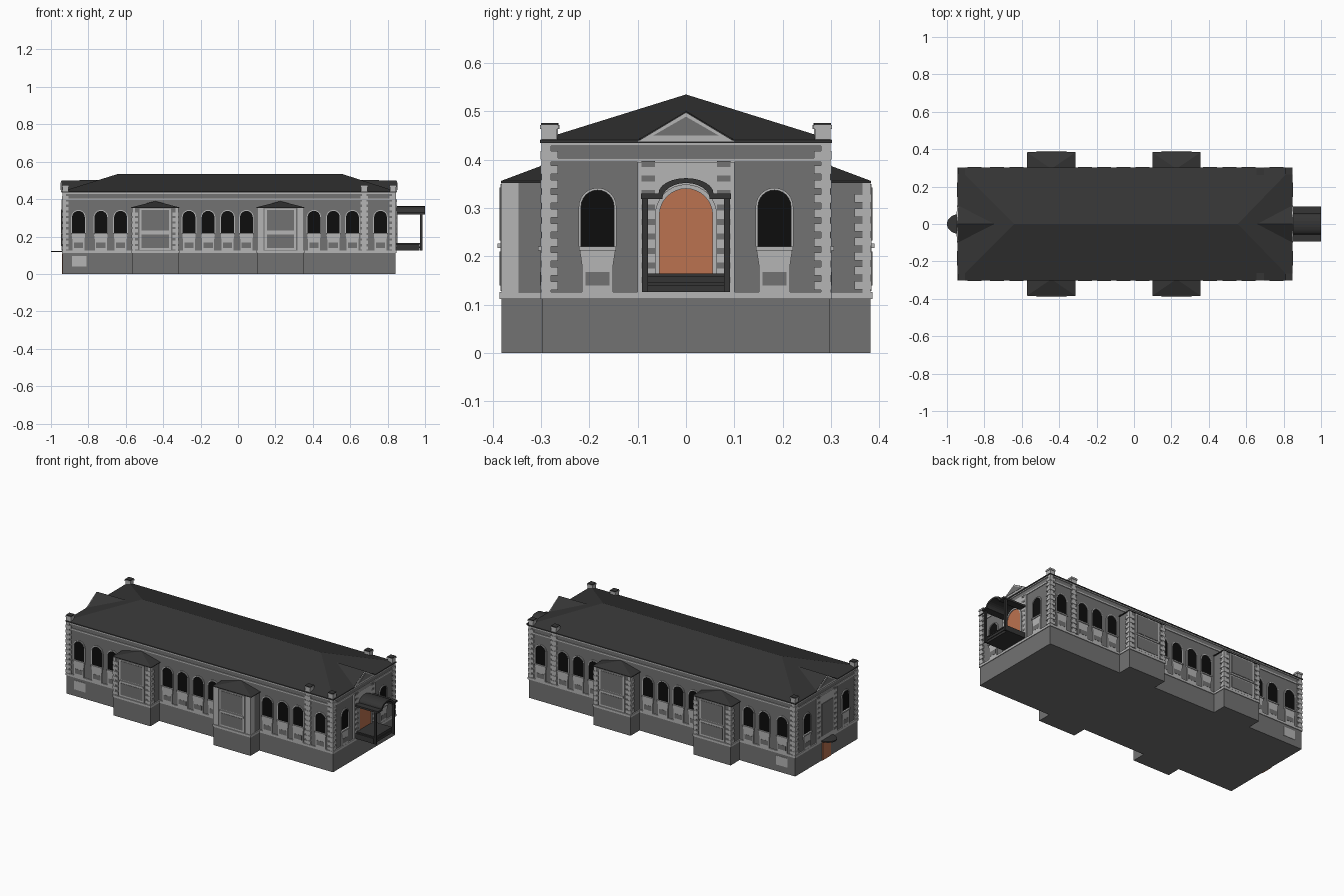
import bpy, bmesh, math
from mathutils import Vector

if "Cube" in bpy.data.objects:
    bpy.data.objects.remove(bpy.data.objects["Cube"])

COL = {"wall": (.17, .17, .17), "pale": (.46, .46, .46), "dark": (.035, .035, .035),
       "black": (.004, .004, .004), "orange": (.50, .17, .08)}
MATS = {}
for n, c in COL.items():
    MATS[n] = bpy.data.materials.new(n)
    MATS[n].diffuse_color = (*c, 1)

parts = {}
WALL = {"F": .295, "B": .295, "R": .84, "L": .935}   # distance of each wall from the centre


def get(name, mat):
    return parts.setdefault((name, mat), bmesh.new())


def P(side, u, d, z):
    """Wall coordinates: u along the wall, d outwards from it, z up."""
    d += WALL[side]
    return Vector({"F": (u, -d, z), "B": (u, d, z), "R": (d, u, z), "L": (-d, u, z)}[side])


def prism(name, mat, side, loop, d0, d1):
    bm = get(name, mat)
    a = [bm.verts.new(P(side, u, d0, z)) for u, z in loop]
    b = [bm.verts.new(P(side, u, d1, z)) for u, z in loop]
    bm.faces.new(a)
    bm.faces.new(b[::-1])
    for i in range(len(a)):
        j = (i + 1) % len(a)
        bm.faces.new((a[i], b[i], b[j], a[j]))


def rect(name, mat, side, u0, u1, z0, z1, d0, d1):
    prism(name, mat, side, [(u0, z0), (u1, z0), (u1, z1), (u0, z1)], d0, d1)


def box(name, mat, x0, x1, y0, y1, z0, z1):
    hull(name, mat, [(x, y, z) for x in (x0, x1) for y in (y0, y1) for z in (z0, z1)])


def hull(name, mat, pts):
    bm = get(name, mat)
    vs = [bm.verts.new(p) for p in pts]
    bmesh.ops.convex_hull(bm, input=vs)


def arch(c, w, z0, spring, rise, n=12):
    """Open outline: up the right jamb, over the arch, down the left jamb."""
    arc = [(c + w * math.cos(math.pi * i / n), spring + rise * math.sin(math.pi * i / n)) for i in range(n + 1)]
    return [(c + w, z0)] + arc + [(c - w, z0)]


def window(side, c):
    prism("window_panes", "black", side, arch(c, .034, .22, .303, .034), -.01, .001)
    prism("window_trim", "pale", side, arch(c, .039, .22, .303, .039) + arch(c, .034, .22, .303, .034)[::-1], -.002, .005)
    # tapered sill and apron below
    rect("sills", "pale", side, c - .038, c + .038, .212, .22, -.002, .011)
    prism("aprons", "pale", side, [(c - .032, .125), (c + .032, .125), (c + .032, .18), (c + .037, .213),
                                   (c - .037, .213), (c - .032, .18)], -.002, .006)
    rect("apron_panels", "wall", side, c - .025, c + .025, .14, .168, 0, .007)


# main walls, plinth and ledge
box("walls", "wall", -.935, .84, -.295, .295, .12, .436)
box("plinth", "wall", -.938, .843, -.297, .297, 0, .112)
box("ledge", "pale", -.942, .847, -.301, .301, .112, .126)
# cornice bands and eaves
box("cornice", "pale", -.939, .844, -.299, .299, .395, .404)
box("cornice", "pale", -.939, .844, -.299, .299, .428, .435)
box("eaves", "dark", -.943, .848, -.302, .302, .435, .441)

# main hipped roof
hull("roof", "dark", [(x, y, .441) for x in (-.943, .848) for y in (-.302, .302)] + [(-.64, 0, .535), (.555, 0, .535)])

# small gables at both ends
for side, inner in (("R", .64), ("L", -.735)):
    apex = P(side, 0, .008, .502)
    hull("gable_roofs", "dark", [P(side, -.105, .004, .438), P(side, .105, .004, .438), apex - Vector((0, 0, .002)),
                                 (inner, 0, .502), (inner, 0, .46)])
    prism("gable_trim", "pale", side, [(-.1, .438), (.1, .438), (0, .498)], 0, .011)
    prism("gable_panel", "wall", side, [(-.068, .45), (.068, .45), (0, .489)], 0, .013)

# corner quoins: a narrow strip with wider alternating stones, topped by capped piers
for cx, sx in ((.84, 1), (-.935, -1)):
    for s in (-1, 1):
        def corner(name, w, z0, z1, o, mat="pale"):
            xs, ys = sorted((cx - sx * w, cx + sx * o)), sorted((s * (.295 - w), s * (.295 + o)))
            box(name, mat, *xs, *ys, z0, z1)
        corner("corner_strips", .016, .125, .436, .004)
        for i in range(10):
            corner("corner_stones", .030, .13 + .03 * i, .148 + .03 * i, .006)
        corner("pier_tops", .028, .434, .464, .004)
        corner("pier_caps", .031, .464, .472, .007)
        corner("pier_lids", .029, .472, .476, .005, "dark")

# both long sides: windows, extra pier, basement panel and bays
for side, s in (("F", -1), ("B", 1)):
    for c in (-.853, -.733, -.628, -.262, -.16, -.056, .045, .406, .51, .612, .762):
        window(side, c)
    rect("pier_strip", "pale", side, .664, .686, .125, .436, -.002, .004)
    for i in range(10):
        rect("pier_stones", "pale", side, .655, .695, .13 + .03 * i, .148 + .03 * i, -.002, .006)
    rect("pier_tops", "pale", side, .658, .692, .434, .464, -.03, .004)
    rect("pier_caps", "pale", side, .655, .695, .464, .472, -.033, .007)
    rect("pier_lids", "dark", side, .657, .693, .472, .476, -.031, .005)
    rect("basement_panel", "pale", side, -.888, -.81, .04, .095, 0, .004)

    for cb in (-.442, .227):
        plain = side == "F" and cb > 0
        rect("bay_walls", "wall", side, cb - .122, cb + .122, .12, .354, -.01, .084)
        rect("bay_plinths", "wall", side, cb - .124, cb + .124, 0, .112, -.01, .087)
        rect("bay_ledges", "pale", side, cb - .128, cb + .128, .112, .126, -.01, .091)
        hull("bay_roofs", "dark", [P(side, cb + u, d, z) for u in (-.129, .129) for d in (-.01, .088)
                                   for z in (.352, .356)] + [P(side, cb, .0, .389), P(side, cb, -.01, .389)])
        # framed blind panels on the bay front
        rect("bay_frames", "pale", side, cb - .084, cb + .084, .128, .35, .08, .089)
        rect("bay_panels", "wall", side, cb - .073, cb + .073, .233, .343, .08, .091)
        rect("bay_panels", "wall", side, cb - .073, cb + .073, .14, .21, .08, .091)
        rect("bay_sills", "pale", side, cb - .08, cb + .08, .217, .227, .08, .095)
        for e in (-1, 1):
            def quoin(name, w, z0, z1, o):
                rect(name, "pale", side, *sorted((cb + e * (.122 - w), cb + e * (.122 + o))), z0, z1, .084 - w, .084 + o)
            quoin("bay_strips", .032 if plain else .014, .126, .352, .003)
            if not plain:
                for i in range(7):
                    quoin("bay_stones", .03, .131 + .03 * i, .149 + .03 * i, .005)

# end walls: flanking windows and central projecting section
for side in "RL":
    for c in (-.183, .183):
        window(side, c)
    rect("centre_section", "pale", side, -.1, .1, .126, .395, -.002, .008)
    for e in (-1, 1):
        for i in range(9):
            z = .145 + .03 * i
            rect("centre_joints", "wall", side, *sorted((e * .064, e * .092)), z, z + .012, 0, .009)
rect("blind_panel", "wall", "L", -.055, .055, .15, .345, 0, .011)

# arched entrance door with trim
door = arch(0, .055, .16, .285, .055, 16)
prism("entrance_door", "orange", "R", door, 0, .010)
prism("door_trim", "pale", "R", arch(0, .064, .16, .285, .064, 16) + door[::-1], 0, .014)

# porch: floor with treads, posts and barrel canopy
rect("porch_floor", "dark", "R", -.09, .09, .126, .158, 0, .13)
rect("porch_treads", "dark", "R", -.08, .08, .158, .165, 0, .134)
rect("porch_treads", "dark", "R", -.08, .08, .140, .146, 0, .134)
for e in (-1, 1):
    rect("porch_posts", "dark", "R", e * .085 - .006, e * .085 + .006, .126, .322, .134, .146)
top = [(.093, .33)] + arch(0, .057, .33, .33, .032)[1:-1] + [(-.093, .33)]
low = [(.093, .319)] + arch(0, .049, .319, .319, .033)[1:-1] + [(-.093, .319)]
prism("porch_canopy", "dark", "R", top + low[::-1], 0, .16)

# basement door on the left end under a half-round canopy
rect("basement_door", "orange", "L", -.04, .04, 0, .108, 0, .007)
hull("round_canopy", "dark", [P("L", .053 * math.cos(math.pi * i / 12), .065 * math.sin(math.pi * i / 12), z)
                              for i in range(13) for z in (.116, .123)])

# turn every collected part into an object
for (name, mat), bm in parts.items():
    bmesh.ops.recalc_face_normals(bm, faces=bm.faces)
    me = bpy.data.meshes.new(name)
    bm.to_mesh(me)
    bm.free()
    me.materials.append(MATS[mat])
    bpy.context.collection.objects.link(bpy.data.objects.new(name, me))

for m in bpy.data.materials:
    if m.users and not m.is_grease_pencil:
        m.use_nodes = True
        m.node_tree.nodes["Principled BSDF"].inputs["Base Color"].default_value = m.diffuse_color
